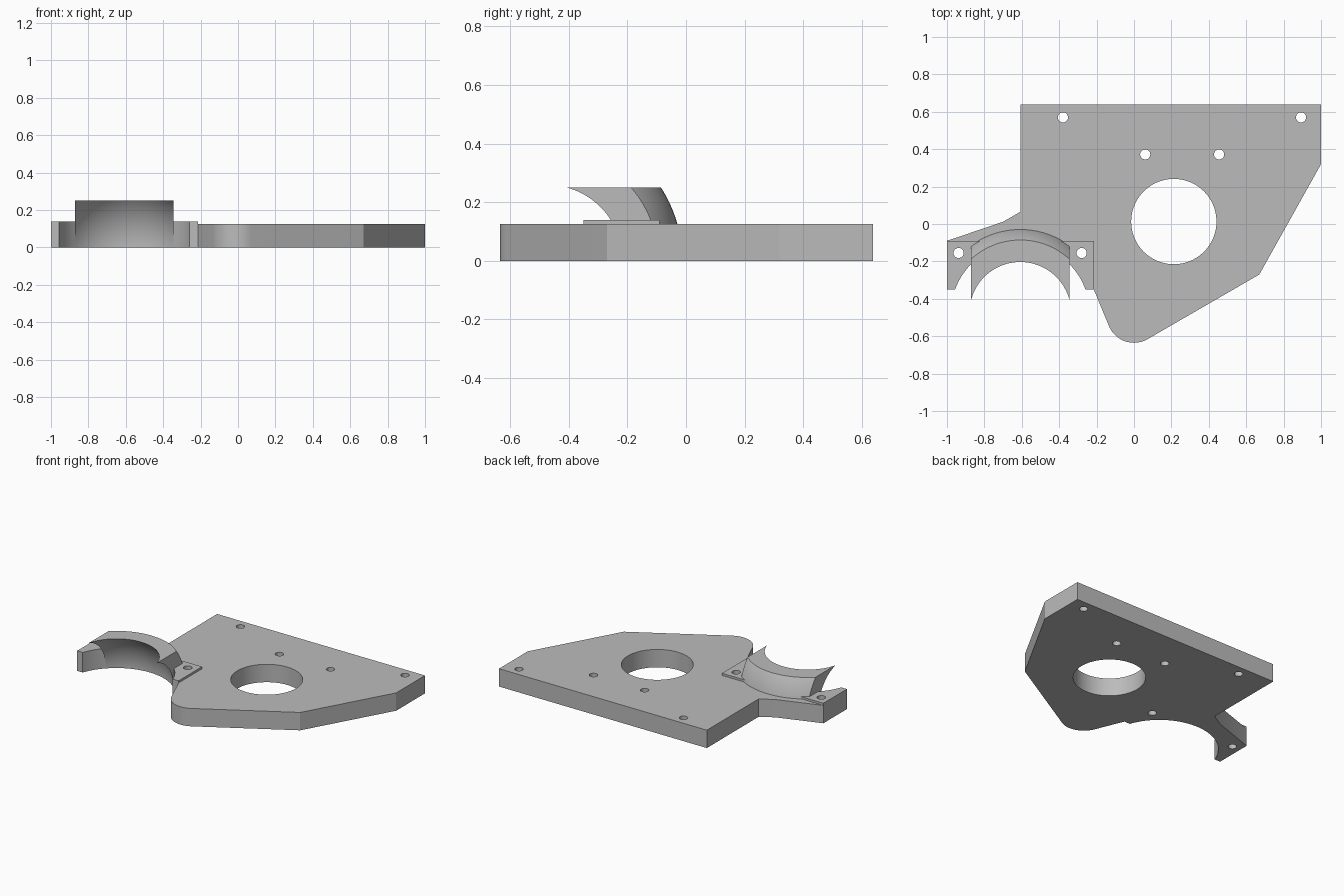
import bpy, bmesh, math
from mathutils import Matrix

if "Cube" in bpy.data.objects:
    bpy.data.objects.remove(bpy.data.objects["Cube"], do_unlink=True)

THICK, PAD_TOP, COLLAR_TOP = 0.125, 0.14, 0.25
SADDLE = (-0.608, -0.475)           # centre of the half-round saddle
INNER, OUTER, HALF = 0.37, 0.463, 0.263

grey = bpy.data.materials.new("plain grey")
grey.use_nodes = True
colour = (0.5, 0.5, 0.5, 1)
grey.diffuse_color = colour
grey.node_tree.nodes["Principled BSDF"].inputs["Base Color"].default_value = colour


def finish(name, bm):
    bmesh.ops.recalc_face_normals(bm, faces=bm.faces)
    mesh = bpy.data.meshes.new(name)
    bm.to_mesh(mesh)
    bm.free()
    mesh.materials.append(grey)
    obj = bpy.data.objects.new(name, mesh)
    bpy.context.collection.objects.link(obj)
    return obj


def prism(name, outline, z0, z1):
    bm = bmesh.new()
    face = bm.faces.new([bm.verts.new((x, y, z0)) for x, y in outline])
    top = bmesh.ops.extrude_face_region(bm, geom=[face])["geom"]
    verts = [v for v in top if isinstance(v, bmesh.types.BMVert)]
    bmesh.ops.translate(bm, verts=verts, vec=(0, 0, z1 - z0))
    return finish(name, bm)


def box(name, x0, x1, y0, y1, z0, z1):
    return prism(name, [(x0, y0), (x1, y0), (x1, y1), (x0, y1)], z0, z1)


def arc(cx, cy, r, start, end, steps):
    angles = [math.radians(start + (end - start) * i / steps) for i in range(steps + 1)]
    return [(cx + r * math.cos(a), cy + r * math.sin(a)) for a in angles]


def drill(name, x, y, r, steps=48):
    return prism(name, arc(x, y, r, 0, 360, steps)[:-1], -0.2, 0.5)


def ball(name, r):
    bm = bmesh.new()
    bmesh.ops.create_uvsphere(bm, u_segments=128, v_segments=64, radius=r,
                              matrix=Matrix.Translation((*SADDLE, 0)))
    return finish(name, bm)


def combine(obj, other, operation):
    mod = obj.modifiers.new(operation, "BOOLEAN")
    mod.operation, mod.object, mod.solver = operation, other, "EXACT"
    bpy.context.view_layer.objects.active = obj
    bpy.ops.object.modifier_apply(modifier=mod.name)
    bpy.data.objects.remove(other, do_unlink=True)


# Base plate with rounded nose and side arm
outline = [(-0.608, 0.638), (-0.608, 0.065), (-0.70, 0.012), (-1, -0.09),
           (-1, -0.35), (-0.215, -0.35)]
outline += arc(0, -0.49, 0.145, 203, 300, 24)
outline += [(0.67, -0.27), (1, 0.32), (1, 0.638)]
plate = prism("mounting_plate", outline, 0, THICK)

# Raised screw pads beside the saddle
combine(plate, box("screw_pads", -1, -0.215, -0.35, -0.09, 0, PAD_TOP), "UNION")
combine(plate, drill("saddle_cutter", *SADDLE, INNER, 128), "DIFFERENCE")

# Spherical collar, trimmed flat on its sides and top
sx, sy = SADDLE
collar = box("collar", sx - HALF, sx + HALF, sy, sy + 0.6, 0, COLLAR_TOP)
combine(collar, ball("outer_ball", OUTER), "INTERSECT")
combine(collar, ball("inner_ball", INNER - 0.0007), "DIFFERENCE")
combine(plate, collar, "UNION")

# Shaft opening and screw holes
combine(plate, drill("shaft_cutter", 0.213, 0.013, 0.228, 96), "DIFFERENCE")
for x, y in [(-0.38, 0.57), (0.893, 0.57), (0.06, 0.372), (0.455, 0.372),
             (-0.938, -0.155), (-0.28, -0.155)]:
    combine(plate, drill("screw_cutter", x, y, 0.027), "DIFFERENCE")

# Crisp edges, smooth curves
bpy.ops.object.select_all(action="DESELECT")
plate.select_set(True)
bpy.context.view_layer.objects.active = plate
bpy.ops.object.shade_smooth_by_angle(angle=math.radians(25))
